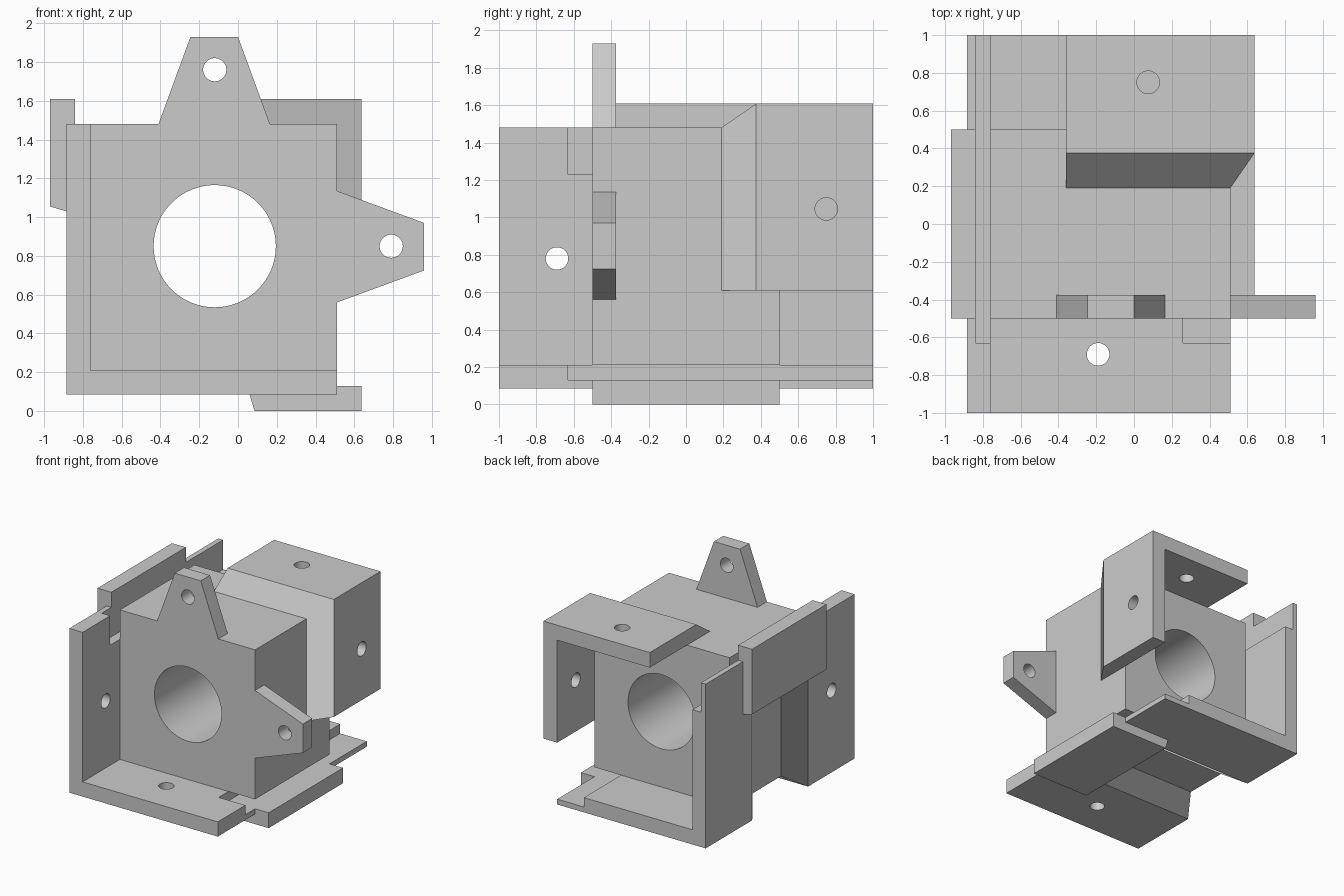
import bpy, bmesh, math
from mathutils import Matrix

if "Cube" in bpy.data.objects:
    bpy.data.objects.remove(bpy.data.objects["Cube"])

grey = bpy.data.materials.new("plain_grey")
grey.diffuse_color = (0.6, 0.6, 0.6, 1)
grey.use_nodes = True
grey.node_tree.nodes["Principled BSDF"].inputs["Base Color"].default_value = grey.diffuse_color


def loft(name, a, b):
    """Solid between two matching rings of 3D points."""
    bm = bmesh.new()
    va, vb = [bm.verts.new(p) for p in a], [bm.verts.new(p) for p in b]
    n = len(a)
    bm.faces.new(va)
    bm.faces.new(vb)
    for i in range(n):
        j = (i + 1) % n
        bm.faces.new((va[i], va[j], vb[j], vb[i]))
    bmesh.ops.recalc_face_normals(bm, faces=bm.faces)
    me = bpy.data.meshes.new(name)
    bm.to_mesh(me)
    bm.free()
    me.materials.append(grey)
    ob = bpy.data.objects.new(name, me)
    bpy.context.collection.objects.link(ob)
    return ob


def prism(name, profile, y0, y1):
    return loft(name, [(x, y0, z) for x, z in profile], [(x, y1, z) for x, z in profile])


def rect(x0, x1, z0, z1):
    return [(x0, z0), (x1, z0), (x1, z1), (x0, z1)]


def swap(profile):
    """Mirror an x-z profile across the block's diagonal."""
    return [(z - 0.97, x + 0.97) for x, z in profile]


def cylinder(center, r, axis, length, seg=32):
    bm = bmesh.new()
    rot = {'X': Matrix.Rotation(math.pi / 2, 4, 'Y'),
           'Y': Matrix.Rotation(math.pi / 2, 4, 'X'), 'Z': Matrix()}[axis]
    bmesh.ops.create_cone(bm, cap_ends=True, segments=seg, radius1=r, radius2=r,
                          depth=length, matrix=Matrix.Translation(center) @ rot)
    me = bpy.data.meshes.new("cutter")
    bm.to_mesh(me)
    bm.free()
    me.materials.append(grey)
    ob = bpy.data.objects.new("cutter", me)
    bpy.context.collection.objects.link(ob)
    return ob


def cut(ob, *cutters):
    bpy.context.view_layer.objects.active = ob
    for c in cutters:
        m = ob.modifiers.new("cut", 'BOOLEAN')
        m.operation, m.solver, m.object = 'DIFFERENCE', 'EXACT', c
        bpy.ops.object.modifier_apply(modifier=m.name)
        bpy.data.objects.remove(c)
    bpy.ops.object.select_all(action='DESELECT')
    ob.select_set(True)
    bpy.ops.object.shade_smooth_by_angle(angle=math.radians(30))


def angle_bracket(name, inner, outer, y_end, y_in, y_out):
    """L-section whose end tapers from the inner to the outer faces."""
    ring = inner + outer[::-1]
    tip = [(x, y_in, z) for x, z in inner] + [(x, y_out, z) for x, z in outer[::-1]]
    return loft(name, [(x, y_end, z) for x, z in ring], tip)


# Central block with its through bore
block = prism("block", rect(-0.76, 0.51, 0.21, 1.48), -0.5, 0.5)
cut(block, cylinder((-0.12, 0, 0.85), 0.315, 'Y', 3, 96))

# Left-and-floor flanges, front and rear, with slots at their free edges
inner = [(0.51, 0.21), (-0.76, 0.21), (-0.76, 1.48)]
outer = [(0.51, 0.085), (-0.885, 0.085), (-0.885, 1.48)]
slot = rect(0.26, 0.6, 0.13, 0.3)
for name, s in (("front_flange", -1), ("rear_flange", 1)):
    flange = angle_bracket(name, inner, outer, s, s * 0.19, s * 0.375)
    cutters = [prism("cutter", p, -0.63, 1.1) for p in (slot, swap(slot))]
    if s < 0:
        cutters += [cylinder((-0.19, -0.69, 0.15), 0.06, 'Z', 0.4),
                    cylinder((-0.82, -0.69, 0.78), 0.06, 'X', 0.4)]
    cut(flange, *cutters)

# Rear clasp on the opposite corner
clasp = angle_bracket("rear_clasp", [(-0.36, 1.48), (0.51, 1.48), (0.51, 0.61)],
                      [(-0.36, 1.608), (0.638, 1.608), (0.638, 0.61)], 1, 0.19, 0.375)
cut(clasp, cylinder((0.075, 0.75, 1.55), 0.06, 'Z', 0.4),
    cylinder((0.57, 0.75, 1.045), 0.06, 'X', 0.4))

# Hook plates, stepped so they leave the slots open
hook = [(0.085, 0), (0.638, 0), (0.638, 0.13), (0.26, 0.13), (0.26, 0.21), (0.023, 0.21)]
prism("floor_hook", hook, -0.5, 0.5)
prism("side_hook", swap(hook), -0.5, 0.5)

# Tapered mounting lugs
lug = [(-0.41, 1.48), (-0.245, 1.93), (0, 1.93), (0.165, 1.48)]
cut(prism("top_lug", lug, -0.5, -0.375), cylinder((-0.12, -0.44, 1.76), 0.06, 'Y', 0.4))
cut(prism("side_lug", swap(lug), -0.5, -0.375), cylinder((0.79, -0.44, 0.85), 0.06, 'Y', 0.4))
